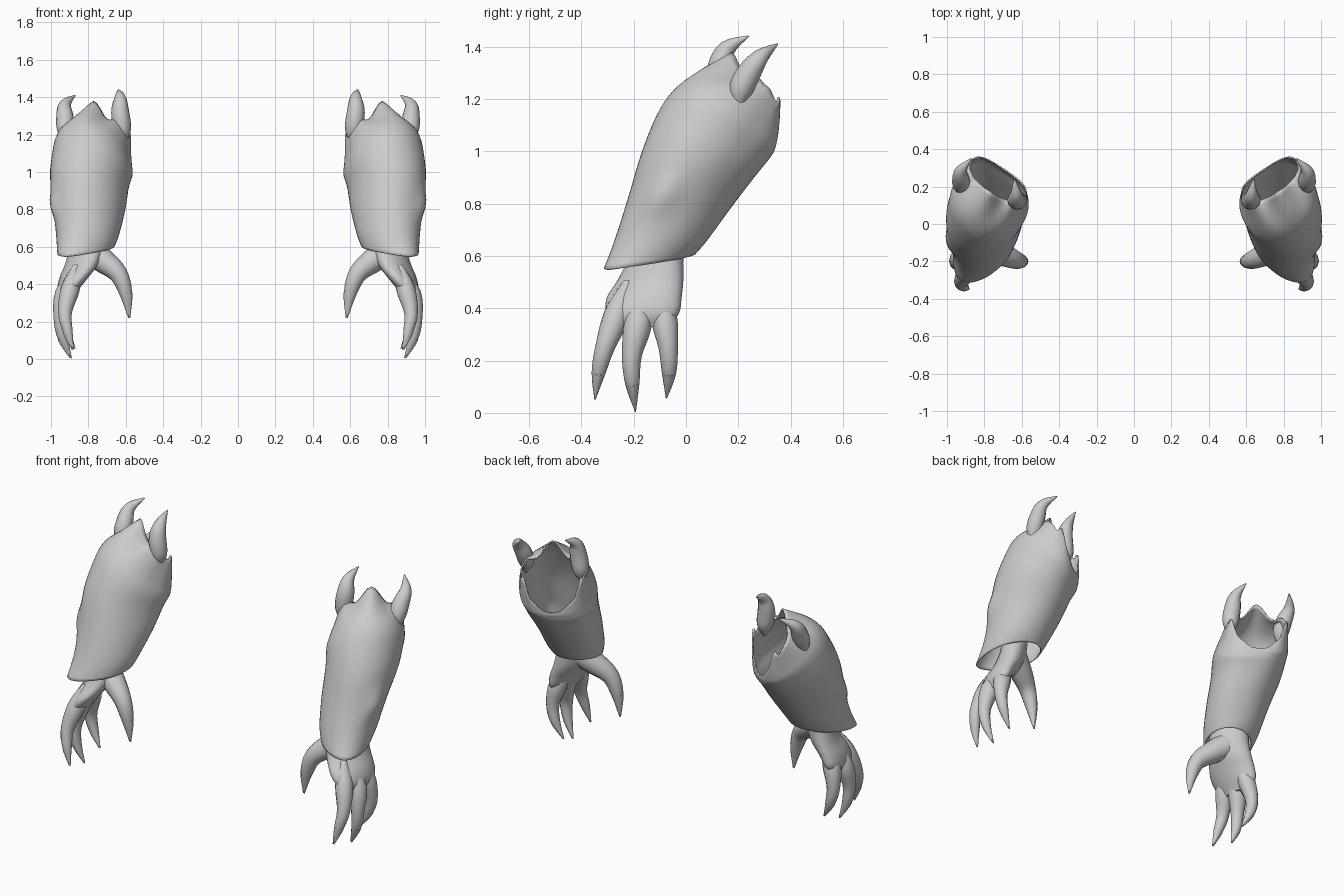
import bpy, bmesh, math
from mathutils import Vector

cube = bpy.data.objects.get("Cube")
if cube:
    bpy.data.objects.remove(cube, do_unlink=True)

grey = bpy.data.materials.new("plain grey")
grey.use_nodes = True
GREY = (0.6, 0.6, 0.6, 1)
grey.diffuse_color = GREY
grey.node_tree.nodes["Principled BSDF"].inputs["Base Color"].default_value = GREY

SIDE = Vector((0.83, 0.55, 0))     # across the forearm
FRONT = Vector((0.55, -0.83, 0))   # towards the back of the hand
ORIGIN = Vector((0.78, 0, 0))


def smooth_rows(rows, steps):
    """Catmull-Rom interpolation between rows of numbers."""
    out = []
    for i in range(len(rows) - 1):
        p0, p1, p2 = rows[max(i - 1, 0)], rows[i], rows[i + 1]
        p3 = rows[min(i + 2, len(rows) - 1)]
        for s in range(steps):
            t = s / steps
            out.append([b + 0.5 * t * (c - a + t * (2 * a - 5 * b + 4 * c - d
                        + t * (3 * (b - c) + d - a)))
                        for a, b, c, d in zip(p0, p1, p2, p3)])
    return out + [list(rows[-1])]


def loft(name, rings, caps=True, thickness=0):
    """Skin a list of point rings and mirror the part to the other arm."""
    bm = bmesh.new()
    loops = [[bm.verts.new(p) for p in ring] for ring in rings]
    n = len(loops[0])
    for lo, hi in zip(loops, loops[1:]):
        for k in range(n):
            bm.faces.new((lo[k], lo[(k + 1) % n], hi[(k + 1) % n], hi[k]))
    if caps:
        bm.faces.new(loops[0])
        bm.faces.new(loops[-1])
    bmesh.ops.recalc_face_normals(bm, faces=bm.faces)
    mesh = bpy.data.meshes.new(name)
    bm.to_mesh(mesh)
    bm.free()
    mesh.materials.append(grey)
    obj = bpy.data.objects.new(name, mesh)
    bpy.context.collection.objects.link(obj)
    if thickness:
        wall = obj.modifiers.new("wall", "SOLIDIFY")
        wall.thickness = thickness
        wall.offset = -1
    obj.modifiers.new("other_arm", "MIRROR").use_mirror_merge = False
    bpy.ops.object.select_all(action="DESELECT")
    obj.select_set(True)
    bpy.context.view_layer.objects.active = obj
    bpy.ops.object.shade_smooth_by_angle(angle=math.radians(50))


def tube(name, rows, sides=12, steps=4):
    """Round tapering tube along rows of x, y, z, radius."""
    rows = smooth_rows(rows, steps)
    pts = [Vector(r[:3]) for r in rows]
    rings = []
    for i, p in enumerate(pts):
        tangent = (pts[min(i + 1, len(pts) - 1)] - pts[max(i - 1, 0)]).normalized()
        u = tangent.cross(Vector((0, 1, 0))).normalized()
        v = tangent.cross(u)
        r = max(rows[i][3], 0.002)
        rings.append([p + r * (u * math.cos(a) + v * math.sin(a))
                      for a in (math.tau * k / sides for k in range(sides))])
    loft(name, rings)


# Gauntlet sleeve: side shift, half width, front depth, front z, back depth, back z
sleeve = [
    (-0.045, 0.145, 0.335, 0.55, -0.05, 0.61),
    (-0.03, 0.165, 0.285, 0.66, -0.085, 0.66),
    (0.0, 0.18, 0.24, 0.81, -0.175, 0.79),
    (0.04, 0.20, 0.195, 1.00, -0.245, 0.90),
    (0.055, 0.21, 0.13, 1.15, -0.28, 0.95),
    (0.07, 0.205, 0.07, 1.24, -0.29, 0.975),
    (0.08, 0.19, -0.02, 1.31, -0.295, 0.99),
    (0.09, 0.175, -0.15, 1.375, -0.295, 1.005),
]
# Notched upper rim: height change every 30 degrees from front to back
NOTCH = (0.005, -0.07, -0.01, 0.03, 0.13, 0.05, 0.0)
SEGMENTS = 48


def notch(angle):
    step = abs((angle + math.pi) % math.tau - math.pi) / (math.pi / 6)
    i = min(int(step), 5)
    ease = (1 - math.cos(math.pi * (step - i))) / 2
    return NOTCH[i] + (NOTCH[i + 1] - NOTCH[i]) * ease


def power(value, exponent):
    return math.copysign(abs(value) ** exponent, value)


rings = []
rows = smooth_rows(sleeve, 4)
for i, (shift, width, df, zf, db, zb) in enumerate(rows):
    t = i / (len(rows) - 1)
    top = max(0, (t - 0.72) / 0.28)      # notches fade in at the rim
    low = max(0, 1 - t / 0.28)           # pointed cuff at the hem
    ring = []
    for k in range(SEGMENTS):
        a = math.tau * k / SEGMENTS
        # the back of the sleeve grows squarer towards the opening
        square = 1 - 0.35 * t if math.cos(a) < 0 else 1
        f = (1 + power(math.cos(a), square)) / 2
        z = zb + (zf - zb) * f
        # knob on the outer front of the sleeve
        knob = 0.025 * math.exp(-((a - 0.65) / 0.3) ** 2 - ((z - 0.83) / 0.07) ** 2)
        narrow = 1 - 0.25 * low * f ** 2
        p = (ORIGIN + SIDE * (shift + width * narrow * power(math.sin(a), square))
             + FRONT * (db + (df - db) * f)
             + knob * (SIDE * math.sin(a) + FRONT * math.cos(a)))
        p.z = z + notch(a) * top ** 2
        ring.append(p)
    rings.append(ring)
loft("gauntlet_sleeve", rings, caps=False, thickness=0.008)

# Curved horns rising out of the sleeve beside the opening
tube("outer_horn", [(0.935, 0.20, 1.15, 0.004), (0.925, 0.205, 1.22, 0.042),
                    (0.925, 0.235, 1.29, 0.047), (0.925, 0.285, 1.36, 0.032),
                    (0.87, 0.35, 1.41, 0.003)])
tube("inner_horn", [(0.61, 0.12, 1.15, 0.004), (0.617, 0.125, 1.22, 0.045),
                    (0.63, 0.13, 1.32, 0.048), (0.63, 0.16, 1.395, 0.032),
                    (0.64, 0.24, 1.44, 0.003)])

# Wrist and palm: centre x, centre y, z, half x, half y, skew
palm = smooth_rows([
    (0.80, -0.10, 0.74, 0.08, 0.10, 0.03),
    (0.81, -0.115, 0.60, 0.085, 0.105, 0.035),
    (0.835, -0.135, 0.51, 0.082, 0.125, 0.035),
    (0.875, -0.16, 0.44, 0.072, 0.143, 0.03),
    (0.905, -0.165, 0.38, 0.056, 0.138, 0.02),
    (0.915, -0.17, 0.33, 0.03, 0.10, 0.01)], 4)
loft("palm", [[(x + hx * math.cos(a) + skew * math.sin(a), y + hy * math.sin(a), z)
               for a in (math.tau * k / 20 for k in range(20))]
              for x, y, z, hx, hy, skew in palm])

# Fingers and thumb
digits = {
    "front_finger": [(0.86, -0.22, 0.50, 0.02), (0.895, -0.262, 0.38, 0.05),
                     (0.925, -0.31, 0.25, 0.037), (0.91, -0.335, 0.15, 0.026),
                     (0.88, -0.348, 0.05, 0.002)],
    "middle_finger": [(0.87, -0.17, 0.48, 0.02), (0.925, -0.182, 0.35, 0.053),
                      (0.948, -0.207, 0.22, 0.038), (0.935, -0.205, 0.11, 0.027),
                      (0.89, -0.193, 0.005, 0.002)],
    "back_finger": [(0.86, -0.10, 0.49, 0.02), (0.915, -0.085, 0.37, 0.05),
                    (0.94, -0.068, 0.25, 0.037), (0.92, -0.065, 0.15, 0.027),
                    (0.87, -0.075, 0.055, 0.002)],
    "thumb": [(0.81, -0.12, 0.59, 0.08), (0.72, -0.155, 0.525, 0.066),
              (0.64, -0.19, 0.455, 0.05), (0.60, -0.20, 0.35, 0.034),
              (0.585, -0.20, 0.22, 0.002)],
}
for name, path in digits.items():
    tube(name, path)
    # slim claw set into the outer side of each tip
    lift = -0.007 if name == "thumb" else 0.007
    claw = smooth_rows(path, 4)[-5:]
    tube(name + "_claw", [(x + lift, y, z, 0.85 * r) for x, y, z, r in claw], steps=1)
